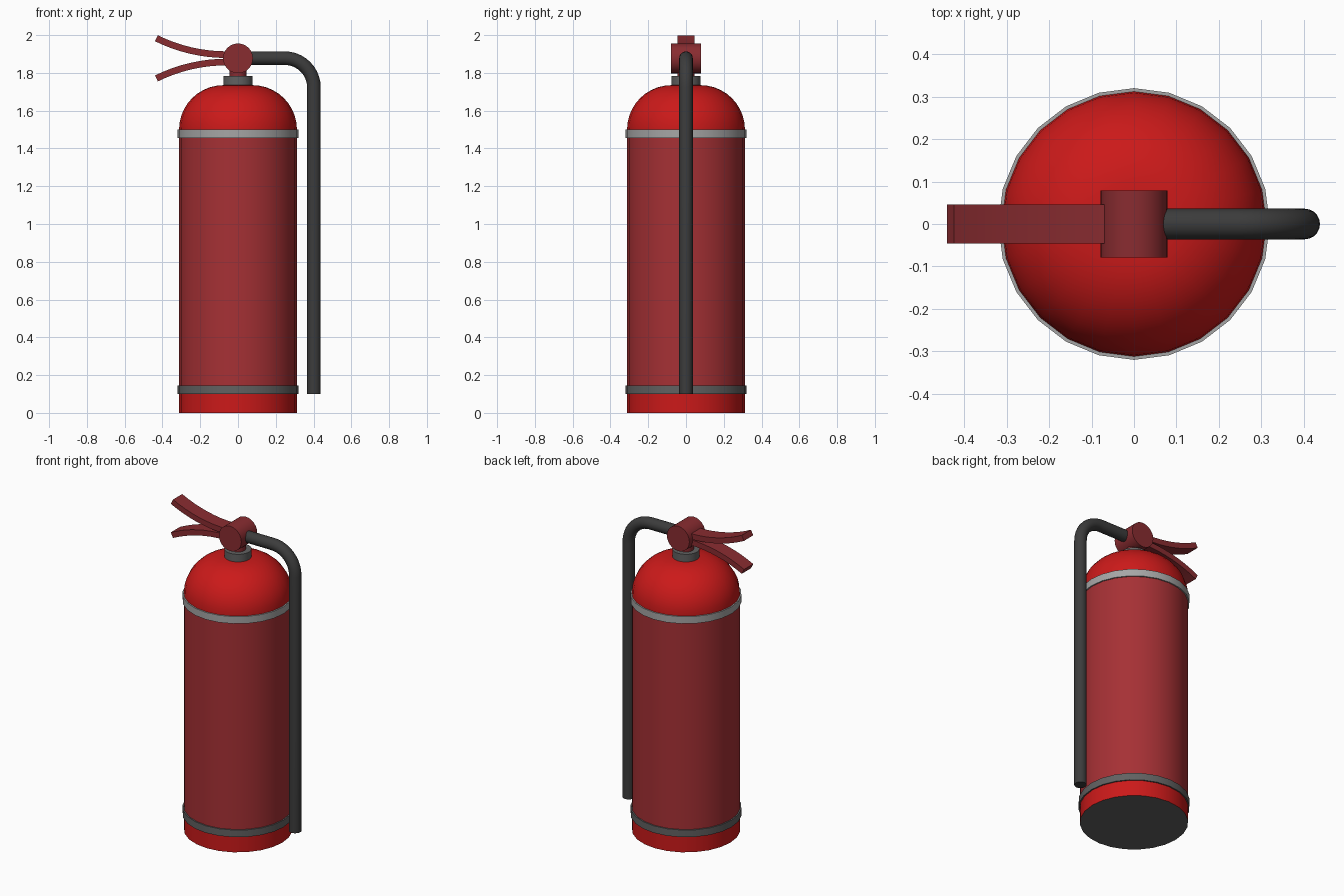
import bpy, bmesh
from math import sin, cos, pi, radians
from mathutils import Matrix, Vector

if "Cube" in bpy.data.objects:
    bpy.data.objects.remove(bpy.data.objects["Cube"])


def material(name, rgb):
    m = bpy.data.materials.new(name)
    m.diffuse_color = (*rgb, 1)
    m.use_nodes = True
    m.node_tree.nodes["Principled BSDF"].inputs["Base Color"].default_value = m.diffuse_color
    return m


RED = material("bright_red", (0.6, 0.01, 0.01))
LABEL = material("label_red", (0.38, 0.03, 0.035))
DARK_RED = material("dark_red", (0.25, 0.025, 0.03))
SILVER = material("silver", (0.38, 0.38, 0.38))
GREY = material("grey", (0.12, 0.12, 0.12))
BLACK = material("black_rubber", (0.045, 0.045, 0.045))


def finish(name, bm, mats, angle=35):
    bmesh.ops.recalc_face_normals(bm, faces=bm.faces)
    me = bpy.data.meshes.new(name)
    bm.to_mesh(me)
    bm.free()
    for m in mats:
        me.materials.append(m)
    me.shade_smooth()
    me.set_sharp_from_angle(angle=radians(angle))
    ob = bpy.data.objects.new(name, me)
    bpy.context.collection.objects.link(ob)
    return ob


def lathe(name, profile, mats, pick=None, n=24, closed=False):
    """Revolve (radius, z) points; pick(z, is_cap) gives a material index."""
    bm = bmesh.new()
    rings = [[bm.verts.new((r * cos(2 * pi * i / n), r * sin(2 * pi * i / n), z))
              for i in range(n)] for r, z in profile]
    pairs = list(zip(rings, rings[1:])) + ([(rings[-1], rings[0])] if closed else [])
    for a, b in pairs:
        for i in range(n):
            j = (i + 1) % n
            bm.faces.new((a[i], a[j], b[j], b[i]))
    if not closed:
        bm.faces.new(rings[0])
        bm.faces.new(rings[-1])
    if pick:
        for f in bm.faces:
            f.material_index = pick(f.calc_center_median().z)
    return finish(name, bm, mats)


# Tank: base, label section and rounded shoulder in one shell
R = 0.312
dome = [(0.077 + 0.235 * cos(a * pi / 20), 1.5 + 0.235 * sin(a * pi / 20)) for a in range(11)]
lathe("tank", [(R, 0), (R, 0.12), (R, 1.48)] + dome, [RED, LABEL, GREY],
      lambda z: 2 if z < 0.001 else 1 if 0.12 < z < 1.48 else 0)

# Metal bands
for name, z, mat in (("lower_band", 0.1, GREY), ("upper_band", 1.455, SILVER)):
    lathe(name, [(0.31, z), (0.32, z), (0.32, z + 0.045), (0.31, z + 0.045)], [mat], closed=True)

# Neck collar and valve stem
lathe("neck_collar", [(0.078, 1.733), (0.078, 1.783)], [GREY])
lathe("valve_stem", [(0.045, 1.78), (0.045, 1.86)], [DARK_RED])

# Valve head: cylinder lying along y
head = lathe("valve_head", [(0.079, -0.079), (0.079, 0.079)], [DARK_RED])
head.data.transform(Matrix.Translation((0, 0, 1.877)) @ Matrix.Rotation(pi / 2, 4, 'X'))


# Curved lever and its mirror image below
def lever(name, side):
    bm = bmesh.new()
    steps, rad, half_t, half_w = 8, 0.84, 0.0175, 0.046
    rings = []
    for i in range(steps + 1):
        a = radians(26.3) * i / steps
        ring = []
        for t, y in ((-1, -1), (1, -1), (1, 1), (-1, 1)):
            r = rad - t * half_t
            ring.append(bm.verts.new((-0.06 - r * sin(a), y * half_w,
                                      1.877 + side * (0.0195 + rad - r * cos(a)))))
        rings.append(ring)
    for a, b in zip(rings, rings[1:]):
        for i in range(4):
            bm.faces.new((a[i], a[i - 1], b[i - 1], b[i]))
    bm.faces.new(rings[0])
    bm.faces.new(rings[-1])
    finish(name, bm, [DARK_RED])


lever("upper_lever", 1)
lever("lower_lever", -1)

# Hose: swept tube with a rounded bend
path = [(0.05, 1.878), (0.247, 1.878)]
path += [(0.247 + 0.155 * sin(a * pi / 20), 1.723 + 0.155 * cos(a * pi / 20)) for a in range(1, 11)]
path += [(0.402, 0.1)]
bm = bmesh.new()
rings = []
N = 20
for k, (x, z) in enumerate(path):
    p, q = path[max(k - 1, 0)], path[min(k + 1, len(path) - 1)]
    bend = min(max(k - 1, 0), 10) * pi / 20
    side = Vector((sin(bend), 0, cos(bend)))
    rings.append([bm.verts.new(Vector((x, 0, z)) + side * 0.036 * cos(2 * pi * i / N)
                               + Vector((0, 0.036 * sin(2 * pi * i / N), 0))) for i in range(N)])
for a, b in zip(rings, rings[1:]):
    for i in range(N):
        bm.faces.new((a[i], a[i - 1], b[i - 1], b[i]))
bm.faces.new(rings[0])
bm.faces.new(rings[-1])
finish("hose", bm, [BLACK])
